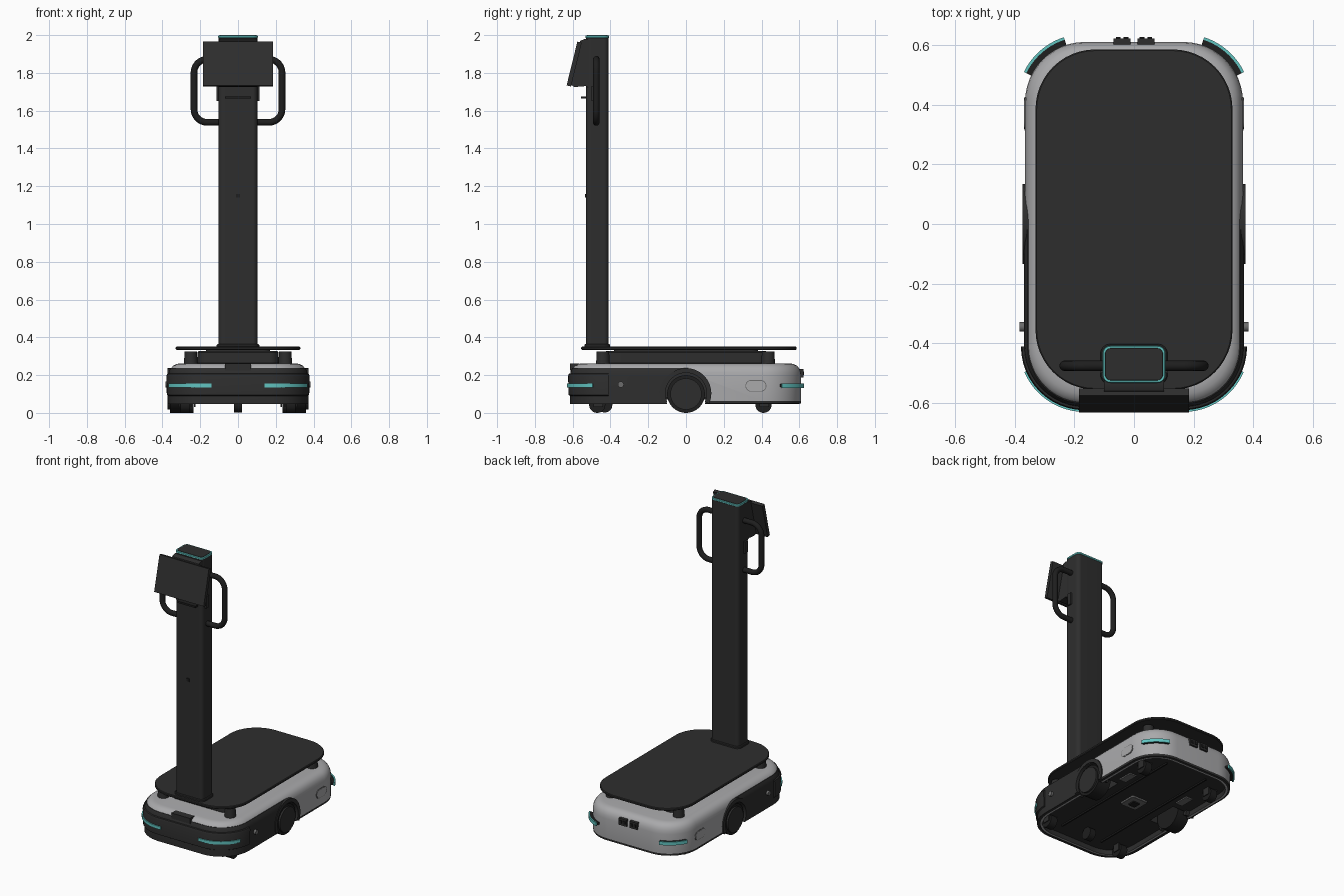
import bpy, bmesh, math
from math import sin, cos, radians

if "Cube" in bpy.data.objects:
    bpy.data.objects.remove(bpy.data.objects["Cube"])

def material(name, *c):
    m = bpy.data.materials.new(name)
    m.diffuse_color = (*c, 1)
    m.use_nodes = True
    m.node_tree.nodes["Principled BSDF"].inputs["Base Color"].default_value = m.diffuse_color
    return m

DARK = material("charcoal", 0.027, 0.027, 0.027)
BLACK = material("black", 0.013, 0.013, 0.013)
GREY = material("light grey", 0.40, 0.40, 0.41)
MID = material("mid grey", 0.15, 0.15, 0.15)
TEAL = material("teal", 0.12, 0.55, 0.53)

def smooth(ob, angle=35):
    bpy.ops.object.select_all(action='DESELECT')
    ob.select_set(True)
    bpy.context.view_layer.objects.active = ob
    bpy.ops.object.shade_smooth_by_angle(angle=radians(angle))

def finish(name, bm, *mats):
    bmesh.ops.recalc_face_normals(bm, faces=bm.faces)
    me = bpy.data.meshes.new(name)
    bm.to_mesh(me)
    bm.free()
    for m in mats:
        me.materials.append(m)
    ob = bpy.data.objects.new(name, me)
    bpy.context.collection.objects.link(ob)
    smooth(ob)
    return ob

def arc(cx, cy, r, a0, a1, n=12):
    return [(cx + r * cos(radians(a0 + (a1 - a0) * i / n)),
             cy + r * sin(radians(a0 + (a1 - a0) * i / n))) for i in range(n + 1)]

def round_rect(hx, hy, r, cy=0):
    """Closed outline as a function of inset."""
    def path(d):
        rr = max(r - d, 0.004)
        x, y = hx - d - rr, hy - d - rr
        return [p for sx, sy, a in ((1, 1, 0), (-1, 1, 90), (-1, -1, 180), (1, -1, 270))
                for p in arc(sx * x, cy + sy * y, rr, a, a + 90)]
    return path

def loft(name, path, section, *mats, closed=True, tube=False):
    """Carry a section of (inset, z) points round a path."""
    bm = bmesh.new()
    rings = [[bm.verts.new((x, y, z)) for x, y in path(d)] for d, z in section]
    n = len(rings[0])
    pairs = list(zip(rings, rings[1:])) + ([(rings[-1], rings[0])] if tube else [])
    for a, b in pairs:
        for i in range(n if closed else n - 1):
            j = (i + 1) % n
            bm.faces.new((a[i], a[j], b[j], b[i]))
    if not tube:
        bm.faces.new(rings[0])
        bm.faces.new(rings[-1])
    elif not closed:
        bm.faces.new([r[0] for r in rings])
        bm.faces.new([r[-1] for r in rings])
    return finish(name, bm, *mats)

def side_prism(name, pts, x0, x1, mat):
    """Extrude a (y, z) polygon along x."""
    bm = bmesh.new()
    a = [bm.verts.new((x0, y, z)) for y, z in pts]
    b = [bm.verts.new((x1, y, z)) for y, z in pts]
    bm.faces.new(a)
    bm.faces.new(b)
    for i in range(len(pts)):
        j = (i + 1) % len(pts)
        bm.faces.new((a[i], a[j], b[j], b[i]))
    return finish(name, bm, mat)

def box(name, x0, x1, y0, y1, z0, z1, mat):
    return side_prism(name, [(y0, z0), (y1, z0), (y1, z1), (y0, z1)], x0, x1, mat)

def disc(name, y, z, r, x0, x1, mat, n=40):
    return side_prism(name, arc(y, z, r, 0, 360, n)[:-1], x0, x1, mat)

def slab(name, hx, hy, r, cy, z0, z1, mat, bev=0.004):
    return loft(name, round_rect(hx, hy, r, cy),
                [(bev, z0), (0, z0 + bev), (0, z1 - bev), (bev, z1)], mat)

HX, HY, R = 0.365, 0.61, 0.2
CX, CY = HX - R, HY - R

# Main shell: dark recessed underside, pale rim, rounded top
body = loft("body_shell", round_rect(HX, HY, R),
            [(0.03, 0.08), (0.03, 0.047), (0.016, 0.047), (0.002, 0.05), (0, 0.064), (0, 0.195),
             (0.003, 0.217), (0.01, 0.235), (0.022, 0.25), (0.04, 0.259), (0.06, 0.262)], DARK, GREY)
for f in body.data.polygons:
    c = f.center
    rim = abs(c.z - 0.047) < 0.0005
    f.material_index = 1 if c.z > 0.065 and abs(f.normal.z) < 0.999 or rim or c.z > 0.2 else 0
    if c.z < 0.07 and not rim:
        f.material_index = 0

# Dark skirt wrapped round the front half
def front_half(d):
    return ([(-HX + d, 0)] + arc(-CX, -CY, R - d, 180, 270)
            + arc(CX, -CY, R - d, 270, 360) + [(HX - d, 0)])
skirt = loft("front_skirt", front_half,
             [(0.012, 0.046), (-0.004, 0.046), (-0.004, 0.2), (0, 0.222), (0.008, 0.237), (0.03, 0.237)],
             DARK, closed=False, tube=True)

# Wheel wells
for s in (-1, 1):
    cut = disc("wheel_well_cutter", 0, 0.1, 0.112, s * 0.22, s * 0.45, DARK)
    cut.hide_render = True
    for ob in (body, skirt):
        mod = ob.modifiers.new("well", 'BOOLEAN')
        mod.operation, mod.object, mod.solver = 'DIFFERENCE', cut, 'EXACT'
        bpy.context.view_layer.objects.active = ob
        bpy.ops.object.modifier_apply(modifier=mod.name)
    bpy.data.objects.remove(cut)
smooth(body)
smooth(skirt)

# Front bumper and corner lights
def front_wrap(d):
    return arc(-CX, -CY, R - d, 180, 270) + arc(CX, -CY, R - d, 270, 360)
loft("front_bumper", front_wrap,
     [(0.005, 0.085), (-0.012, 0.095), (-0.014, 0.195), (-0.01, 0.207), (0.005, 0.212)],
     DARK, closed=False, tube=True)
def band(name, path, lo, hi, z0, z1, mat):
    loft(name, path, [(lo, z0), (hi, z0), (hi, z1), (lo, z1)], mat, closed=False, tube=True)
for s in (-1, 1):
    def front_corner(d):
        return [(s * x, y) for x, y in [(0.14, -HY + d)] + arc(CX, -CY, R - d, 270, 337)]
    def rear_corner(d):
        return [(s * x, y) for x, y in arc(CX, CY, R - d, 26, 72)]
    band("front_light", front_corner, -0.008, -0.02, 0.135, 0.155, TEAL)
    band("rear_light_mount", rear_corner, 0.005, -0.02, 0.138, 0.152, BLACK)
    band("rear_light", rear_corner, -0.018, -0.027, 0.133, 0.156, TEAL)

    # Fender and drive wheel
    side_prism("wheel_fender", arc(0, 0.103, 0.134, -24, 204, 36) + arc(0, 0.103, 0.109, 204, -24, 36),
               s * 0.31, s * 0.373, DARK)
    disc("drive_wheel", 0, 0.1, 0.1, s * 0.27, s * 0.36, BLACK)
    disc("wheel_hub", 0, 0.1, 0.083, s * 0.36, s * 0.372, DARK)

    # Side sensor and recessed grip
    disc("side_sensor", -0.345, 0.15, 0.016, s * 0.36, s * 0.384, MID, 16)
    for nm, g, x1, m in (("grip_outline", 0.004, 0.367, MID), ("grip_cover", 0, 0.369, GREY)):
        side_prism(nm, arc(0.395, 0.143, 0.027 + g, -90, 90) + arc(0.345, 0.143, 0.027 + g, 90, 270),
                   s * 0.36, s * x1, m)

    # Casters with forks
    for x, y in ((0.28, -0.47), (0.26, 0.41)):
        disc("caster_wheel", y, 0.043, 0.043, s * (x - 0.025), s * (x + 0.025), BLACK, 28)
        for e in (-0.034, 0.028):
            box("caster_fork", s * (x + e), s * (x + e + 0.006), y - 0.02, y + 0.03, 0.03, 0.085, DARK)

    # Posts under the deck
    for y in (-0.44, 0.435):
        bm = bmesh.new()
        bmesh.ops.create_cone(bm, cap_ends=True, segments=24, radius1=0.036, radius2=0.033, depth=0.066)
        bmesh.ops.translate(bm, verts=bm.verts, vec=(s * 0.25, y, 0.292))
        finish("deck_post", bm, DARK)

    # Rear charging ports
    px = s * 0.04
    box("port_frame", px - 0.029, px + 0.029, 0.59, 0.622, 0.187, 0.232, DARK)
    for e in (-0.013, 0.013):
        box("port_socket", px + e - 0.008, px + e + 0.008, 0.62, 0.626, 0.2, 0.22, BLACK)

    # Handle loop
    path = [(0.08, 1.872)] + arc(0.163, 1.802, 0.07, 90, 0, 10) + arc(0.163, 1.608, 0.07, 0, -90, 10) + [(0.08, 1.538)]
    cu = bpy.data.curves.new("handle", 'CURVE')
    cu.dimensions, cu.bevel_depth, cu.bevel_resolution, cu.use_fill_caps = '3D', 0.0175, 4, True
    sp = cu.splines.new('POLY')
    sp.points.add(len(path) - 1)
    for p, (x, z) in zip(sp.points, path):
        p.co = (s * x, -0.475, z, 1)
        p.radius = 1
    cu.materials.append(BLACK)
    bpy.context.collection.objects.link(bpy.data.objects.new("handle", cu))

    # Small bracket cheeks below the screen
    box("screen_cheek", s * 0.1, s * 0.113, -0.5, -0.47, 1.65, 1.73, DARK)
    box("underside_rail", s * 0.15, s * 0.16, -0.5, 0.5, 0.07, 0.083, BLACK)
    box("underside_vent", s * 0.2, s * 0.25, 0.16, 0.26, 0.072, 0.083, MID)

# Underside hatch and centre guide
slab("underside_hatch", 0.06, 0.06, 0.01, 0, 0.068, 0.085, MID, 0.002)
box("underside_sensor", -0.025, 0.025, -0.025, 0.025, 0.06, 0.07, BLACK)
disc("centre_guide_wheel", -0.43, 0.042, 0.04, -0.022, 0.022, BLACK, 28)

# Front latch
box("front_latch", -0.07, 0.07, -0.613, -0.565, 0.225, 0.262, DARK)

# Lift platform and deck
slab("lift_platform", 0.215, 0.43, 0.05, 0, 0.255, 0.328, DARK, 0.008)
slab("lift_spacer", 0.17, 0.38, 0.04, 0, 0.32, 0.338, DARK)
slab("deck", 0.33, 0.57, 0.2, 0.015, 0.334, 0.351, DARK)

# Mast
slab("mast_base", 0.113, 0.068, 0.035, -0.47, 0.345, 0.364, DARK)
slab("mast", 0.103, 0.06, 0.025, -0.47, 0.35, 1.986, DARK, 0.001)
slab("mast_light_ring", 0.105, 0.062, 0.026, -0.47, 1.985, 1.998, TEAL, 0.002)
slab("mast_cap", 0.097, 0.054, 0.02, -0.47, 1.99, 2.0, DARK, 0.001)
box("mast_button", -0.01, 0.01, -0.536, -0.525, 1.14, 1.16, BLACK)
box("mast_ledge", -0.07, 0.07, -0.557, -0.52, 1.664, 1.676, BLACK)

# Tilted screen and its housing
side_prism("screen", [(-0.632, 1.734), (-0.575, 1.966), (-0.552, 1.96), (-0.609, 1.728)], -0.185, 0.185, DARK)
side_prism("screen_housing", [(-0.607, 1.735), (-0.56, 1.97), (-0.535, 1.98), (-0.51, 1.975), (-0.51, 1.72),
                              (-0.53, 1.73), (-0.59, 1.725)], -0.1, 0.1, DARK)
